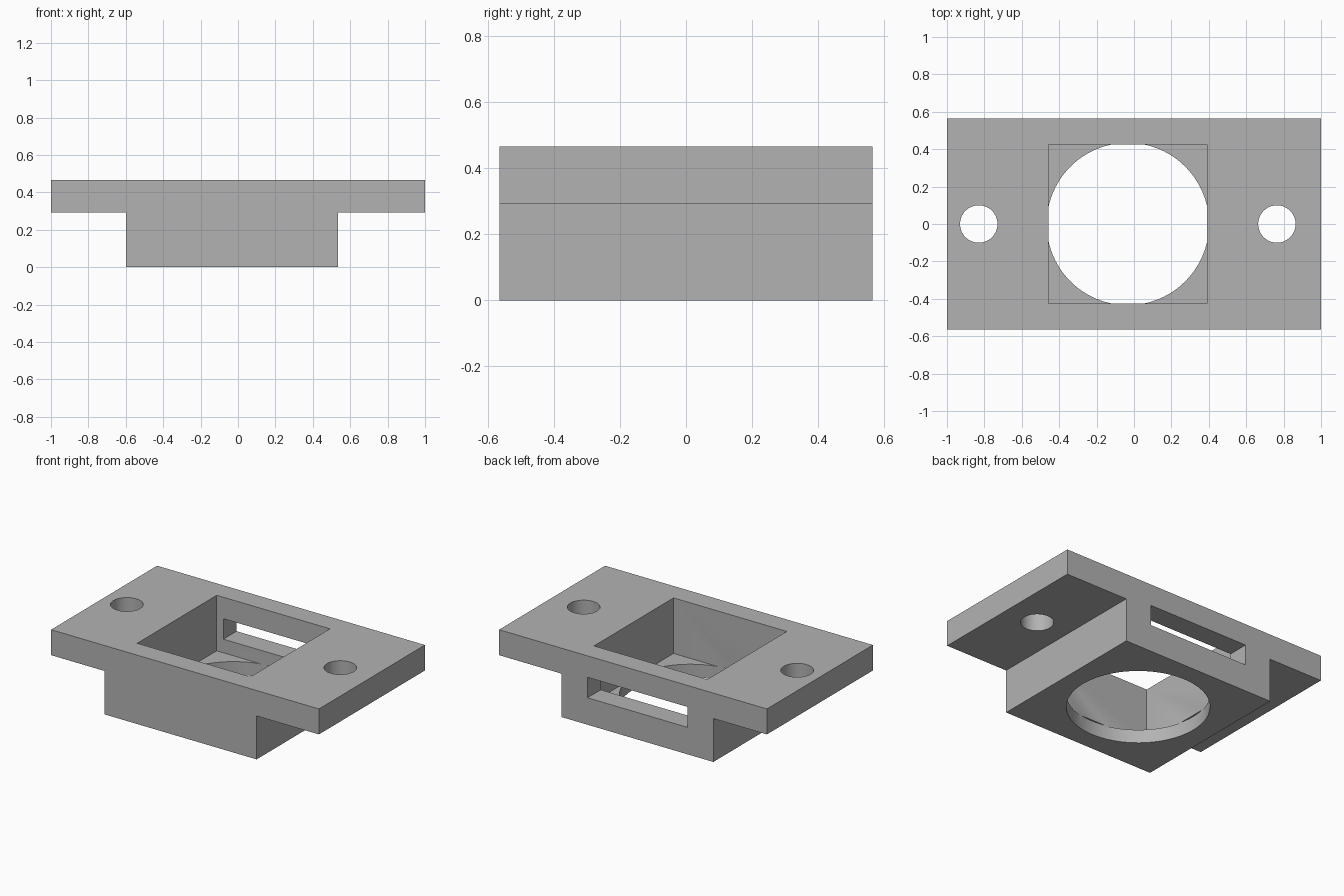
import bpy
import bmesh
import math

# Remove the default cube
cube = bpy.data.objects.get("Cube")
if cube:
    bpy.data.objects.remove(cube, do_unlink=True)

# Main dimensions
HALF_DEPTH = 0.565
HEIGHT = 0.465
FLANGE_Z = 0.293
MID_X = -0.033      # centre of the body, pocket and openings
FLOOR_Z = 0.09      # pocket floor

grey = bpy.data.materials.new("plain_grey")
grey.use_nodes = True
colour = (0.45, 0.45, 0.45, 1)
grey.diffuse_color = colour
grey.node_tree.nodes["Principled BSDF"].inputs["Base Color"].default_value = colour


def add_object(name, bm):
    bmesh.ops.recalc_face_normals(bm, faces=bm.faces)
    mesh = bpy.data.meshes.new(name)
    bm.to_mesh(mesh)
    bm.free()
    mesh.materials.append(grey)
    obj = bpy.data.objects.new(name, mesh)
    bpy.context.collection.objects.link(obj)
    return obj


def box(name, low, high):
    bm = bmesh.new()
    bmesh.ops.create_cube(bm, size=1)
    for v in bm.verts:
        v.co = [(a + b) / 2 + c * (b - a) for a, b, c in zip(low, high, v.co)]
    return add_object(name, bm)


def cylinder(name, x, radius, low, high):
    bm = bmesh.new()
    bmesh.ops.create_cone(bm, cap_ends=True, segments=96, radius1=radius,
                          radius2=radius, depth=high - low)
    bmesh.ops.translate(bm, verts=bm.verts, vec=(x, 0, (low + high) / 2))
    return add_object(name, bm)


# Flanged housing: T-shaped profile extruded from front to back
profile = [(-0.6, 0), (0.535, 0), (0.535, FLANGE_Z), (1, FLANGE_Z),
           (1, HEIGHT), (-1, HEIGHT), (-1, FLANGE_Z), (-0.6, FLANGE_Z)]
bm = bmesh.new()
face = bm.faces.new([bm.verts.new((x, -HALF_DEPTH, z)) for x, z in profile])
solid = bmesh.ops.extrude_face_region(bm, geom=[face])
moved = [g for g in solid["geom"] if isinstance(g, bmesh.types.BMVert)]
bmesh.ops.translate(bm, verts=moved, vec=(0, 2 * HALF_DEPTH, 0))
housing = add_object("flanged_housing", bm)

# Cutters: square pocket, round opening below it, back slot, screw holes
cutters = [
    box("pocket_cutter", (MID_X - 0.423, -0.424, FLOOR_Z), (MID_X + 0.423, 0.424, 0.6)),
    cylinder("round_opening_cutter", MID_X, 0.434, -0.1, FLOOR_Z + 0.003),
    box("back_slot_cutter", (MID_X - 0.373, 0.3, 0.182), (MID_X + 0.373, 0.7, 0.32)),
]
for side in (-1, 1):
    cutters.append(cylinder("screw_hole_cutter", MID_X + side * 0.797, 0.1, 0.1, 0.6))

bpy.context.view_layer.objects.active = housing
for cutter in cutters:
    cutter.hide_render = True
    cut = housing.modifiers.new("cut", 'BOOLEAN')
    cut.operation = 'DIFFERENCE'
    cut.solver = 'EXACT'
    cut.object = cutter
    bpy.ops.object.modifier_apply(modifier=cut.name)
    bpy.data.objects.remove(cutter, do_unlink=True)

# Smooth the round walls and keep the edges sharp
bpy.ops.object.select_all(action='DESELECT')
housing.select_set(True)
bpy.ops.object.shade_smooth_by_angle(angle=math.radians(30))
